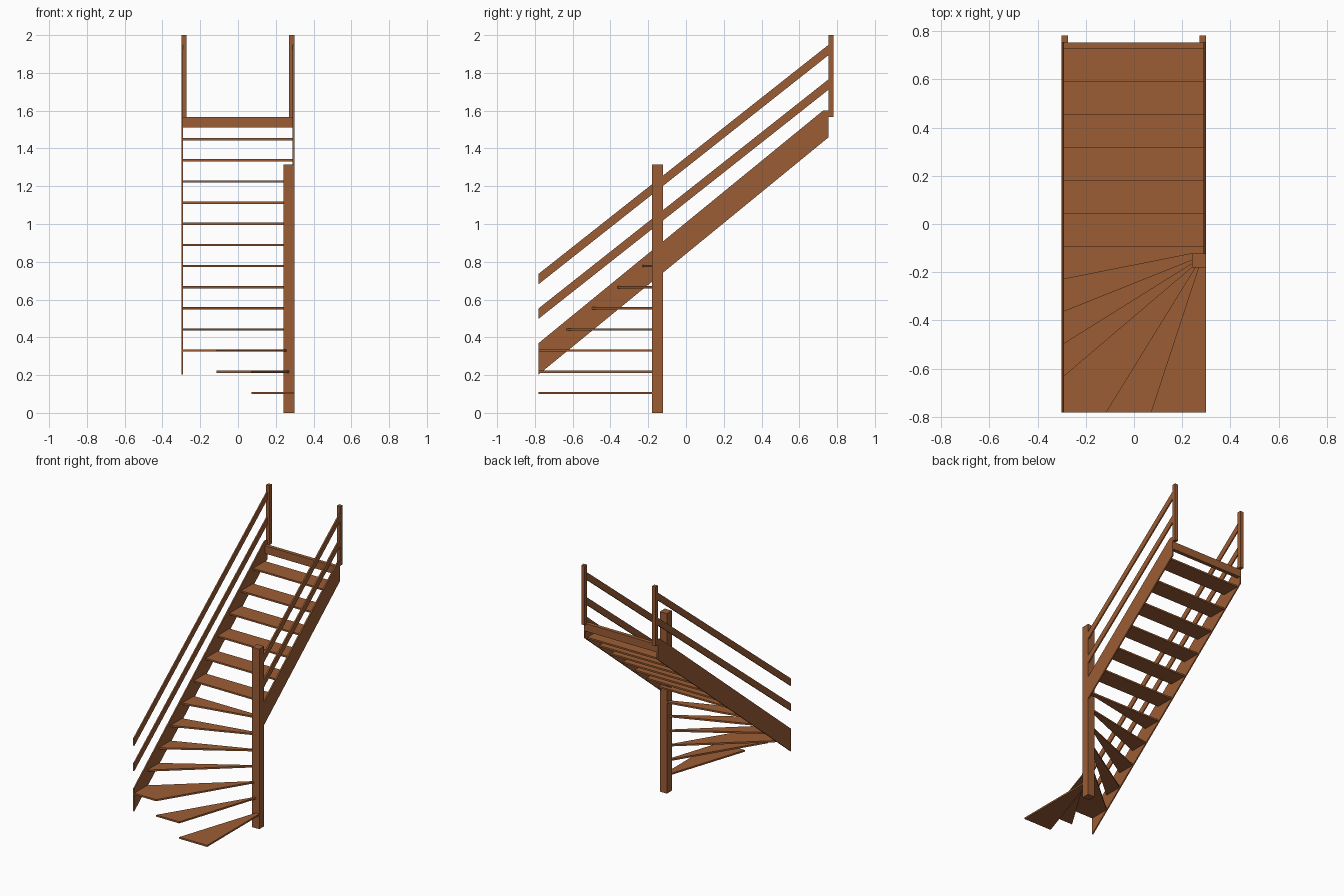
import bpy

if "Cube" in bpy.data.objects:
    bpy.data.objects.remove(bpy.data.objects["Cube"])

wood = bpy.data.materials.new("wood")
wood.diffuse_color = (0.33, 0.11, 0.035, 1)
wood.use_nodes = True
wood.node_tree.nodes["Principled BSDF"].inputs["Base Color"].default_value = wood.diffuse_color


def prism(name, pts, lo, hi, axis):
    """Extrude a 2D outline: axis 'z' takes (x, y) points, axis 'x' takes (y, z)."""
    area = sum(a[0] * b[1] - b[0] * a[1] for a, b in zip(pts, pts[1:] + pts[:1]))
    if area < 0:
        pts = pts[::-1]
    n = len(pts)
    put = (lambda p, h: (p[0], p[1], h)) if axis == 'z' else (lambda p, h: (h, p[0], p[1]))
    verts = [put(p, lo) for p in pts] + [put(p, hi) for p in pts]
    faces = [list(range(n))[::-1], list(range(n, 2 * n))]
    faces += [[i, (i + 1) % n, n + (i + 1) % n, n + i] for i in range(n)]
    me = bpy.data.meshes.new(name)
    me.from_pydata(verts, [], faces)
    me.materials.append(wood)
    ob = bpy.data.objects.new(name, me)
    bpy.context.collection.objects.link(ob)


def box(name, x0, x1, y0, y1, z0, z1):
    prism(name, [(x0, y0), (x1, y0), (x1, y1), (x0, y1)], z0, z1, 'z')


RISE, GO, THICK = 0.1119, 0.137, 0.012
L, R = -0.291, 0.288             # inner faces of the stringers
OUT_L, OUT_R = -0.3, 0.298
FRONT, BACK = -0.782, 0.754
PX, PY0, PY1 = 0.241, -0.18, -0.123   # newel post faces

# Newel post
box("newel_post", PX, OUT_R, PY0, PY1, 0, 1.315)

# Winder treads fanning around the newel
winders = [
    [(OUT_R, FRONT), (OUT_R, PY0), (0.27, PY0), (0.072, FRONT)],
    [(0.072, FRONT), (0.27, PY0), (0.256, PY0), (-0.115, FRONT)],
    [(-0.115, FRONT), (0.256, PY0), (PX, PY0), (L, -0.632), (L, FRONT)],
    [(L, -0.632), (PX, PY0), (PX, -0.165), (L, -0.497)],
    [(L, -0.497), (PX, -0.165), (PX, -0.15), (L, -0.363)],
    [(L, -0.363), (PX, -0.15), (PX, PY1), (L, -0.229)],
    [(L, -0.229), (PX, PY1), (R, PY1), (R, -0.095), (L, -0.095)],
]
for k, outline in enumerate(winders, 1):
    prism(f"winder_tread_{k}", outline, k * RISE - THICK, k * RISE, 'z')

# Straight treads
for i in range(6):
    top, y = (8 + i) * RISE, -0.095 + i * GO
    box(f"straight_tread_{i + 1}", L, R, y, y + GO, top - THICK, top)

# Landing beam at the top
box("landing_beam", L, R, 0.727, BACK, 1.51, 1.567)


def slope(y, z0, m):
    return z0 + m * (y - FRONT)


# Stringers, sloping rails and top posts on each side
for side, x0, x1, y0 in (("left", OUT_L, L, FRONT), ("right", R, OUT_R, PY1)):
    prism(f"{side}_stringer",
          [(y0, slope(y0, 0.202, 0.818)), (BACK, slope(BACK, 0.202, 0.818)),
           (BACK, 1.6), (0.725, 1.6), (y0, slope(y0, 0.368, 0.818))], x0, x1, 'x')
    for label, z in (("lower", 0.497), ("upper", 0.68)):
        a, b = slope(y0, z, 0.79), slope(BACK, z, 0.79)
        prism(f"{side}_{label}_rail",
              [(y0, a), (BACK, b), (BACK, b + 0.055), (y0, a + 0.055)], x0, x1, 'x')
    p0 = x0 if side == "left" else x1 - 0.027
    box(f"{side}_top_post", p0, p0 + 0.027, BACK, 0.782, 1.567, 2.0)
